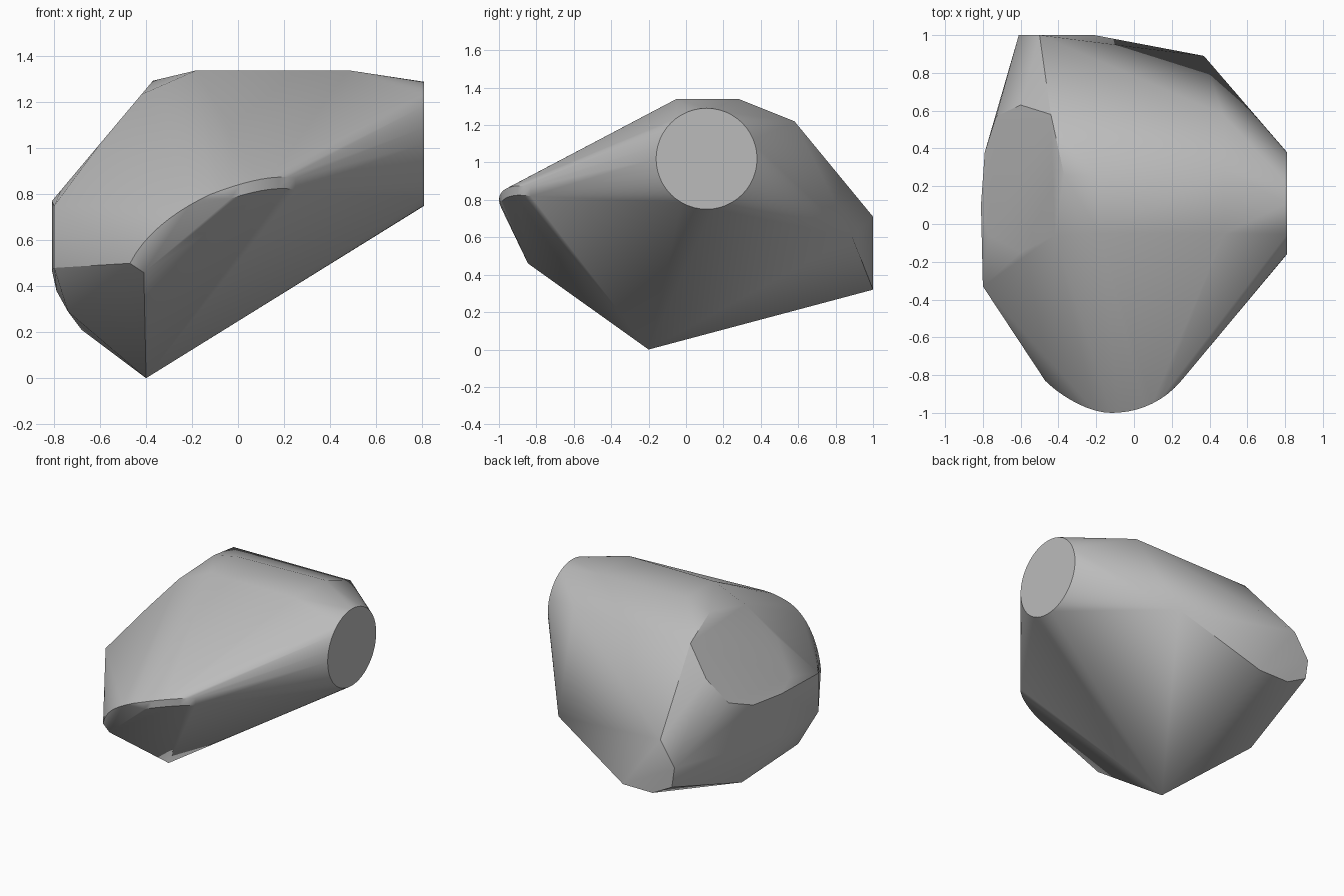
import bpy
import bmesh
import math
from mathutils import Vector
from mathutils.geometry import interpolate_bezier

default_cube = bpy.data.objects.get("Cube")
if default_cube:
    bpy.data.objects.remove(default_cube, do_unlink=True)


def make_material(name, value):
    material = bpy.data.materials.new(name)
    material.use_nodes = True
    colour = (value, value, value, 1)
    material.diffuse_color = colour
    shader = material.node_tree.nodes["Principled BSDF"]
    shader.inputs["Base Color"].default_value = colour
    shader.inputs["Roughness"].default_value = 0.6
    return material


def disc_rim(x, y, z, radius, segments):
    """Ring of points facing along the x axis."""
    turns = [math.tau * step / segments for step in range(segments)]
    return [Vector((x, y + radius * math.cos(turn), z + radius * math.sin(turn)))
            for turn in turns]


def bezier(start, start_handle, end_handle, end, count):
    controls = [Vector(point) for point in (start, start_handle, end_handle, end)]
    return interpolate_bezier(*controls, count)


def hull_object(name, points, material):
    """Skin a cloud of corner points with a clean convex shell."""
    shell = bmesh.new()
    for point in points:
        shell.verts.new(point)
    result = bmesh.ops.convex_hull(shell, input=shell.verts[:])
    leftovers = {item for key in ("geom_interior", "geom_unused")
                 for item in result[key] if isinstance(item, bmesh.types.BMVert)}
    bmesh.ops.delete(shell, geom=list(leftovers), context="VERTS")
    bmesh.ops.dissolve_limit(shell, angle_limit=math.radians(1.5),
                             verts=shell.verts[:], edges=shell.edges[:])
    bmesh.ops.recalc_face_normals(shell, faces=shell.faces[:])
    mesh = bpy.data.meshes.new(name)
    shell.to_mesh(mesh)
    shell.free()
    mesh.materials.append(material)
    body = bpy.data.objects.new(name, mesh)
    bpy.context.collection.objects.link(body)
    return body


# Round flat end on the left side
round_end = disc_rim(x=0.81, y=0.11, z=1.02, radius=0.27, segments=48)

# Curved front nose, with a narrow rounded lip under its left half
nose_tip = (-0.12, -1, 0.8)
nose_right = bezier((-0.47, -0.83, 0.5), (-0.4, -0.9, 0.64),
                    (-0.25, -1, 0.74), nose_tip, 10)
nose_left = bezier(nose_tip, (0.01, -1, 0.85),
                   (0.15, -0.95, 0.89), (0.25, -0.83, 0.87), 10)
nose_lip = [point - Vector((0, 0, 0.05)) for point in nose_left[2:]]
nose_corner = [(-0.41, -0.845, 0.46)]

# Flat top and the back shoulder below it
top_plateau = [(-0.18, -0.05, 1.34), (0.48, -0.05, 1.34),
               (0.48, 0.28, 1.34), (-0.18, 0.25, 1.34)]
back_shoulder = [(0.47, 0.58, 1.22), (0.37, 0.89, 0.6)]

# Sloping cut on the right: each corner's height follows its x
cut_outline = [(-0.6, 0.63), (-0.44, 0.58), (-0.37, 0.26), (-0.42, -0.06),
               (-0.6, -0.15), (-0.77, -0.06), (-0.81, 0.1), (-0.79, 0.38),
               (-0.73, 0.57)]
sloping_cut = [(x, y, 1.735 + 1.19 * x) for x, y in cut_outline]

# Rounded right flank
right_flank = [(-0.8, -0.33, 0.75), (-0.8, -0.33, 0.48), (-0.81, 0.1, 0.47),
               (-0.79, 0.0, 0.38), (-0.74, -0.19, 0.29), (-0.68, 0.35, 0.21)]

# Small upright back facet and the bottom point
back_facet = [(x, 1, z) for x, z in ((-0.5, 0.71), (-0.61, 0.54), (-0.59, 0.4),
                                   (-0.44, 0.32), (-0.21, 0.32))]
bottom_point = [(-0.4, -0.2, 0)]

stone = hull_object(
    "faceted_stone",
    round_end + nose_right + nose_left + nose_lip + nose_corner + top_plateau
    + back_shoulder + sloping_cut + right_flank + back_facet + bottom_point,
    make_material("stone_grey", 0.5))

bpy.ops.object.select_all(action="DESELECT")
stone.select_set(True)
bpy.context.view_layer.objects.active = stone
bpy.ops.object.shade_smooth_by_angle(angle=math.radians(30))
